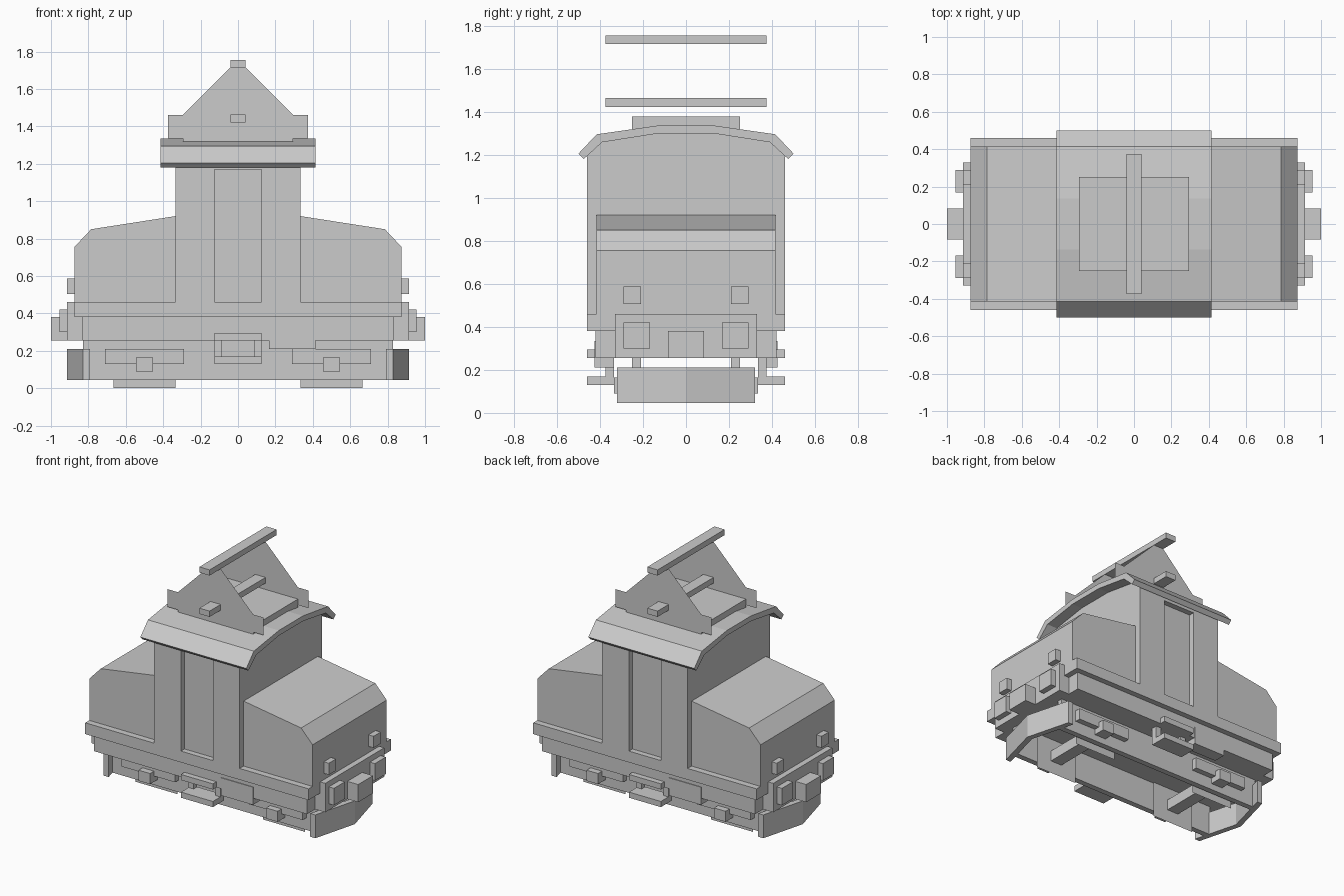
import bpy, bmesh

if "Cube" in bpy.data.objects:
    bpy.data.objects.remove(bpy.data.objects["Cube"])


def prism(name, pts, axis, lo, hi):
    """Extrude a 2D outline along an axis; a zero depth gives a flat sheet."""
    def place(a, b, c):
        return {'x': (c, a, b), 'y': (a, c, b), 'z': (a, b, c)}[axis]
    bm = bmesh.new()
    face = bm.faces.new([bm.verts.new(place(a, b, lo)) for a, b in pts])
    if hi != lo:
        ext = bmesh.ops.extrude_face_region(bm, geom=[face])
        verts = [v for v in ext['geom'] if isinstance(v, bmesh.types.BMVert)]
        bmesh.ops.translate(bm, verts=verts, vec=place(0, 0, hi - lo))
        bmesh.ops.recalc_face_normals(bm, faces=bm.faces)
    mesh = bpy.data.meshes.new(name)
    bm.to_mesh(mesh)
    bm.free()
    ob = bpy.data.objects.new(name, mesh)
    bpy.context.collection.objects.link(ob)
    return ob


def box(name, x, y, z):
    x, y = sorted(x), sorted(y)
    return prism(name, [(x[0], y[0]), (x[1], y[0]), (x[1], y[1]), (x[0], y[1])], 'z', *z)


def sym(half):
    """Complete a right-hand outline with its mirror image."""
    return half + [(-a, b) for a, b in reversed(half)]


# Chassis and deck
box("deck", (-.875, .875), (-.46, .46), (.38, .46))
box("chassis", (-.835, .835), (-.42, .42), (.255, .38))

# Cab core, with raised wall panels leaving a recessed door on each side
prism("cab", sym([(.42, .46), (.42, 1.27), (.14, 1.31)]), 'x', -.335, .335)
for s in (-1, 1):
    for e in (-1, 1):
        box("cab_wall", (e * .125, e * .335), (s * .42, s * .46), (.46, 1.245))
    box("door_header", (-.125, .125), (s * .42, s * .46), (1.17, 1.245))

# Curved roof, roof box
prism("roof", sym([(.39, 1.258), (.475, 1.18), (.5, 1.205), (.415, 1.295), (.135, 1.335)])[:5]
      + [(-.135, 1.335), (-.415, 1.295), (-.5, 1.205), (-.475, 1.18), (-.39, 1.258),
         (-.135, 1.298), (.135, 1.298)], 'x', -.415, .415)
box("roof_box", (-.295, .295), (-.25, .25), (1.32, 1.378))

# Current collector: two flat side sheets and two cross bars
sheet = sym([(.295, 1.32), (.295, 1.335), (.375, 1.335), (.375, 1.46),
             (.295, 1.46), (.04, 1.715)])
for s in (-1, 1):
    prism("collector_side", sheet, 'y', s * .251, s * .251)
box("collector_lower_bar", (-.04, .04), (-.375, .375), (1.422, 1.463))
box("collector_top_bar", (-.04, .04), (-.375, .375), (1.715, 1.755))

# Each end: hood, beam, buffer, lamps and plough
for e in (-1, 1):
    prism("hood", [(e * .335, .46), (e * .875, .46), (e * .875, .755),
                   (e * .785, .85), (e * .335, .92)], 'y', -.415, .415)
    box("buffer_beam", (e * .835, e * .915), (-.33, .33), (.255, .46))
    box("buffer", (e * .915, e), (-.083, .083), (.255, .38))
    prism("plough", [(e * .83, -.32), (e * .915, 0), (e * .83, .32),
                     (e * .79, .32), (e * .875, 0), (e * .79, -.32)], 'z', .045, .21)
    box("axle", (e * .455, e * .545), (-.335, .335), (.09, .165))
    for s in (-1, 1):
        box("lower_lamp", (e * .915, e * .955), (s * .168, s * .29), (.3, .42))
        box("upper_lamp", (e * .875, e * .915), (s * .21, s * .29), (.505, .587))
        box("spring_box", (e * .29, e * .71), (s * .25, s * .29), (.13, .21))
        # Wheels are flat sheets
        prism("wheel", [(e * .335, 0), (e * .665, 0), (e * .665, .33), (e * .335, .33)],
              'y', s * .2, s * .2)

# Each side: frame plate, steps with hangers, equipment box
for s in (-1, 1):
    box("side_frame", (-.83, .83), (s * .21, s * .25), (.045, .255))
    for z in (.13, .255):
        box("step", (-.125, .125), (s * .335, s * .46), (z, z + .04))
    for e in (-1, 1):
        box("step_hanger", (e * .085, e * .125), (s * .335, s * .375), (.13, .38))
    box("equipment_box", (-s * .165, -s * .415), (s * .335, s * .425), (.21, .335))
